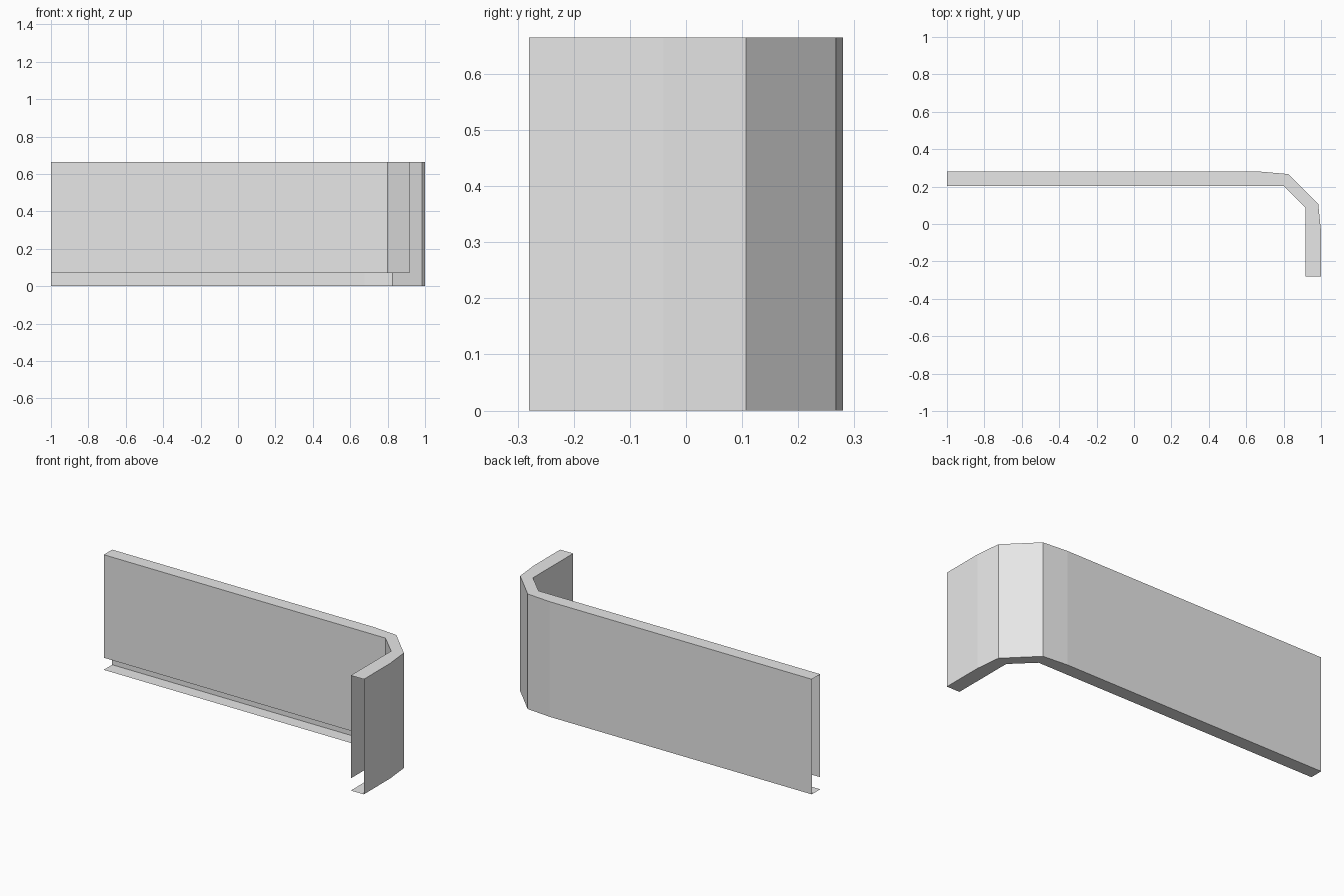
import bpy
import bmesh

cube = bpy.data.objects.get("Cube")
if cube:
    bpy.data.objects.remove(cube, do_unlink=True)

HEIGHT = 0.665
GAP = 0.07  # open slot under the inner wall

# Matching plan outlines, from the long end round the corner to the short end
OUTER = [(-1, 0.28), (0.675, 0.28), (0.825, 0.267), (0.985, 0.107), (1, -0.04), (1, -0.28)]
INNER = [(-1, 0.203), (0.675, 0.203), (0.80, 0.203), (0.917, 0.088), (0.917, -0.04), (0.917, -0.28)]

grey = bpy.data.materials.new("light_grey")
grey.use_nodes = True
colour = (0.8, 0.8, 0.8, 1)
grey.diffuse_color = colour
grey.node_tree.nodes["Principled BSDF"].inputs["Base Color"].default_value = colour


def rail(bm, outline, z):
    """Row of vertices along an outline at one height."""
    return [bm.verts.new((x, y, z)) for x, y in outline]


def bridge(bm, a, b):
    """Strip of quads between two rows."""
    for i in range(len(a) - 1):
        bm.faces.new((a[i], a[i + 1], b[i + 1], b[i]))


# Hollow wall shell with open ends: bottom, outer wall, top, inner wall
bm = bmesh.new()
rows = [rail(bm, INNER, 0), rail(bm, OUTER, 0), rail(bm, OUTER, HEIGHT),
        rail(bm, INNER, HEIGHT), rail(bm, INNER, GAP)]
for lower, upper in zip(rows, rows[1:]):
    bridge(bm, upper, lower)

# Make the top strip face upward, and the whole sheet with it
bm.normal_update()
top = max(bm.faces, key=lambda f: f.calc_center_median().z)
if top.normal.z < 0:
    bmesh.ops.reverse_faces(bm, faces=bm.faces[:])

mesh = bpy.data.meshes.new("corner_wall_panel")
bm.to_mesh(mesh)
bm.free()
mesh.materials.append(grey)
panel = bpy.data.objects.new("corner_wall_panel", mesh)
bpy.context.collection.objects.link(panel)
